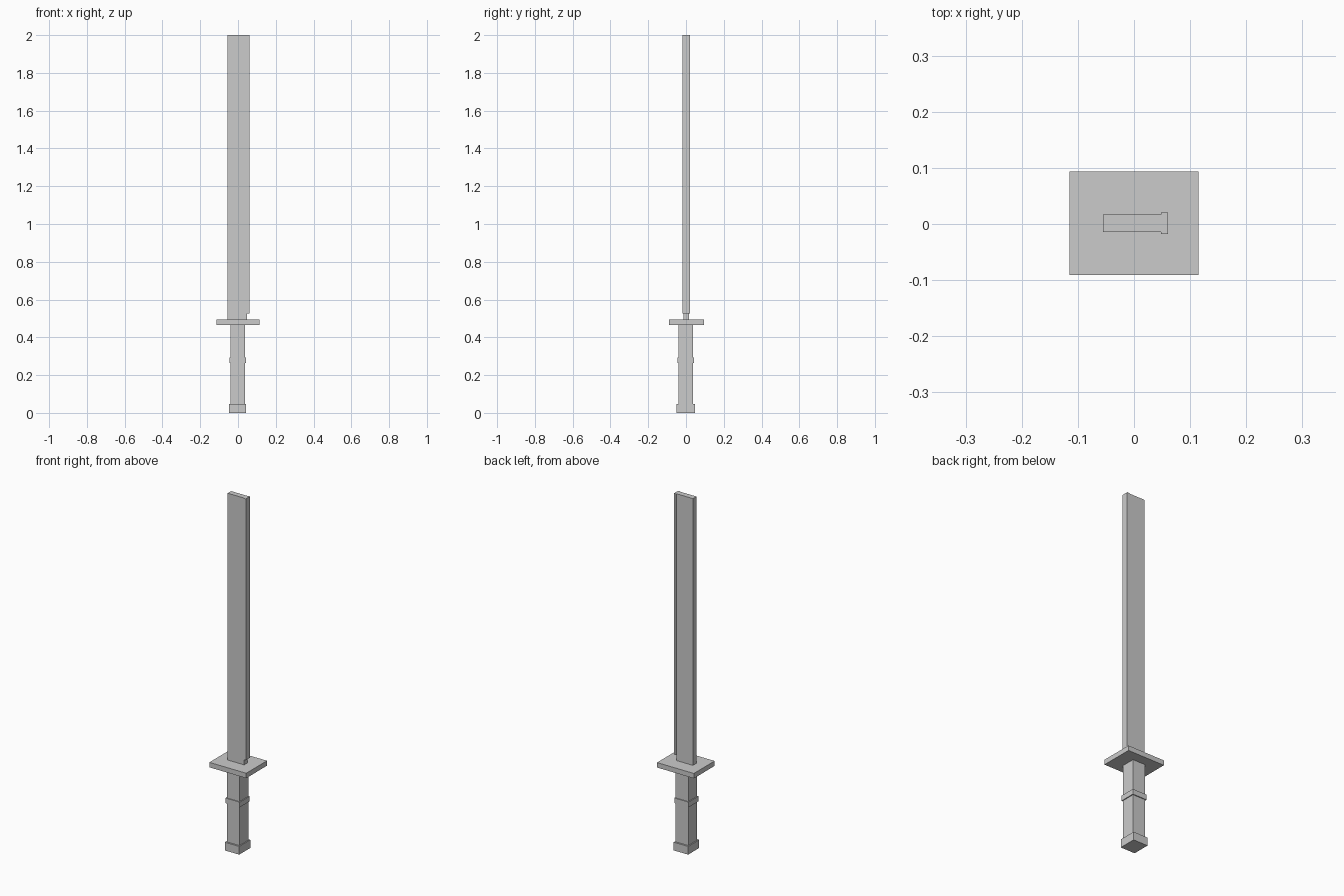
import bpy
import bmesh

if "Cube" in bpy.data.objects:
    bpy.data.objects.remove(bpy.data.objects["Cube"])


def box(name, x, y, z):
    """Box spanning the (min, max) ranges given for each axis."""
    bm = bmesh.new()
    bmesh.ops.create_cube(bm, size=1)
    for v in bm.verts:
        v.co = [r[0] if c < 0 else r[1] for c, r in zip(v.co, (x, y, z))]
    mesh = bpy.data.meshes.new(name)
    bm.to_mesh(mesh)
    bm.free()
    obj = bpy.data.objects.new(name, mesh)
    bpy.context.collection.objects.link(obj)
    return obj


# Handle: pommel cap, square grip and the thin band around it
box("pommel", (-0.047, 0.043), (-0.051, 0.048), (0, 0.046))
box("grip", (-0.041, 0.038), (-0.041, 0.038), (0.046, 0.466))
box("grip_band", (-0.046, 0.043), (-0.046, 0.043), (0.265, 0.294))

# Rectangular guard plate
box("guard", (-0.115, 0.115), (-0.091, 0.094), (0.466, 0.494))

# Blade slab with a slightly thicker spine starting above the guard
box("blade", (-0.055, 0.048), (-0.014, 0.017), (0.494, 2.0))
box("blade_spine", (0.048, 0.061), (-0.0175, 0.0205), (0.525, 2.0))
